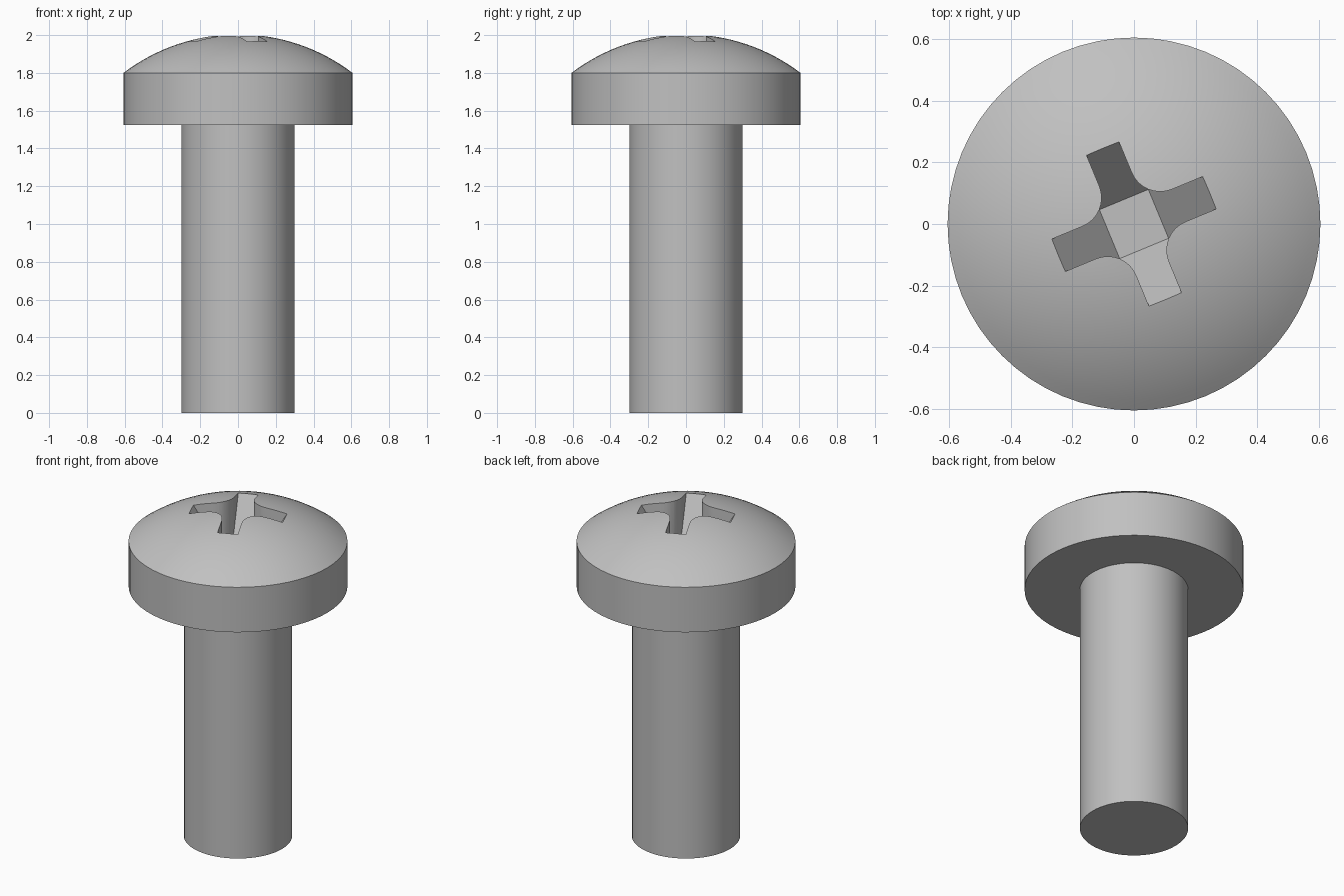
import bpy
import bmesh
from math import asin, sin, cos, pi, radians
from mathutils import Matrix

if "Cube" in bpy.data.objects:
    bpy.data.objects.remove(bpy.data.objects["Cube"], do_unlink=True)

SEGMENTS = 64
HEAD_R, SHANK_R = 0.606, 0.30
HEAD_Z, RIM_Z, APEX_Z = 1.525, 1.8, 2.004
RECESS_Z, FLOOR_HALF = 1.67, 0.086
ARM_HALF, FILLET, TURN = 0.057, 0.1, radians(22.5)

steel = bpy.data.materials.new("steel_grey")
steel.use_nodes = True
steel.diffuse_color = (0.53, 0.53, 0.53, 1)
steel.node_tree.nodes["Principled BSDF"].inputs["Base Color"].default_value = (0.53, 0.53, 0.53, 1)


def to_object(name, bm):
    bmesh.ops.recalc_face_normals(bm, faces=bm.faces)
    mesh = bpy.data.meshes.new(name)
    bm.to_mesh(mesh)
    bm.free()
    mesh.materials.append(steel)
    obj = bpy.data.objects.new(name, mesh)
    bpy.context.collection.objects.link(obj)
    return obj


def lathe(name, profile):
    bm = bmesh.new()
    verts = [bm.verts.new((r, 0, z)) for r, z in profile]
    edges = [bm.edges.new(pair) for pair in zip(verts, verts[1:])]
    bmesh.ops.spin(bm, geom=verts + edges, cent=(0, 0, 0), axis=(0, 0, 1),
                   angle=2 * pi, steps=SEGMENTS, use_merge=True)
    bmesh.ops.remove_doubles(bm, verts=bm.verts, dist=1e-5)
    return to_object(name, bm)


def boolean(obj, cutter, operation):
    mod = obj.modifiers.new(operation.lower(), "BOOLEAN")
    mod.object, mod.operation, mod.solver = cutter, operation, "EXACT"
    bpy.ops.object.select_all(action="DESELECT")
    bpy.context.view_layer.objects.active = obj
    obj.select_set(True)
    bpy.ops.object.modifier_apply(modifier=mod.name)
    bpy.data.objects.remove(cutter, do_unlink=True)


# Shank, flat underside, straight rim and spherical dome in one revolved profile
rise = APEX_Z - RIM_Z
dome_r = (HEAD_R ** 2 + rise ** 2) / (2 * rise)
sweep = asin(HEAD_R / dome_r)
profile = [(0, 0), (SHANK_R, 0), (SHANK_R, HEAD_Z), (HEAD_R, HEAD_Z)]
for i in range(17):
    a = sweep * (1 - i / 16)
    profile.append((dome_r * sin(a), APEX_Z - dome_r * (1 - cos(a))))
screw = lathe("pan_head_screw", profile)

# Cross-shaped prism with rounded inner corners
bm = bmesh.new()
outline = []
arm_end = 0.4
mid = ARM_HALF + FILLET
for k in range(4):
    corner = [(arm_end, -ARM_HALF), (arm_end, ARM_HALF)]
    for i in range(9):
        a = pi * 1.5 - pi / 2 * i / 8
        corner.append((mid + FILLET * cos(a), mid + FILLET * sin(a)))
    for x, y in corner:
        a = TURN + k * pi / 2
        outline.append((x * cos(a) - y * sin(a), x * sin(a) + y * cos(a), RECESS_Z))
base = bm.faces.new([bm.verts.new(p) for p in outline])
top = bmesh.ops.extrude_face_region(bm, geom=[base])["geom"]
bmesh.ops.translate(bm, vec=(0, 0, 0.4),
                    verts=[v for v in top if isinstance(v, bmesh.types.BMVert)])
cross = to_object("cross_cutter", bm)

# Inverted square pyramid gives the arms their sloping floors
bm = bmesh.new()
height = 0.43
top_half = FLOOR_HALF + height * 0.607
bmesh.ops.create_cone(bm, cap_ends=True, segments=4, radius1=FLOOR_HALF * 2 ** 0.5,
                      radius2=top_half * 2 ** 0.5, depth=height,
                      matrix=Matrix.Translation((0, 0, RECESS_Z + height / 2))
                      @ Matrix.Rotation(TURN + pi / 4, 4, "Z"))
# Lift clear of the prism's base so the two floors do not coincide
bmesh.ops.translate(bm, vec=(0, 0, 0.001), verts=bm.verts)
taper = to_object("taper_cutter", bm)

boolean(cross, taper, "INTERSECT")
boolean(screw, cross, "DIFFERENCE")

# Smooth curved surfaces, keep the rim and recess edges crisp
screw.select_set(True)
bpy.context.view_layer.objects.active = screw
bpy.ops.object.shade_smooth_by_angle(angle=radians(25))
